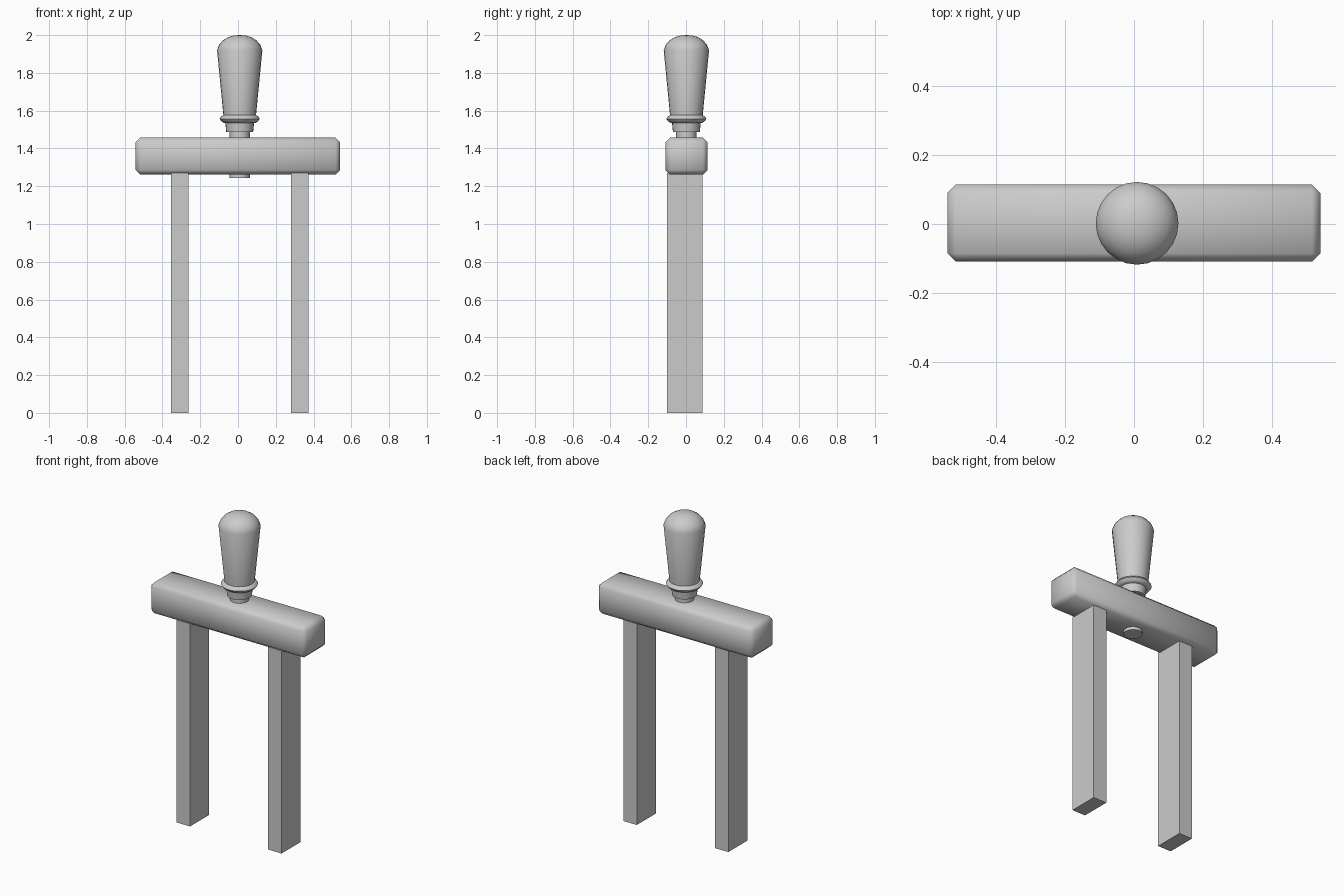
import bpy, bmesh
from math import radians
from mathutils import Matrix

if "Cube" in bpy.data.objects:
    bpy.data.objects.remove(bpy.data.objects["Cube"])


def make_object(name, bm):
    bmesh.ops.recalc_face_normals(bm, faces=bm.faces)
    mesh = bpy.data.meshes.new(name)
    bm.to_mesh(mesh)
    bm.free()
    obj = bpy.data.objects.new(name, mesh)
    bpy.context.collection.objects.link(obj)
    return obj


def box(name, lo, hi, bevel=0):
    bm = bmesh.new()
    size = [h - l for l, h in zip(lo, hi)]
    mid = [(h + l) / 2 for l, h in zip(lo, hi)]
    bmesh.ops.create_cube(bm, size=1, matrix=Matrix.Translation(mid) @ Matrix.Diagonal((*size, 1)))
    if bevel:
        bmesh.ops.bevel(bm, geom=bm.edges[:], offset=bevel, segments=1, affect='EDGES')
    return make_object(name, bm)


def lathe(name, profile, centre, sides=24):
    # profile runs from axis to axis as (radius, z)
    bm = bmesh.new()
    verts = [bm.verts.new((r, 0, z)) for r, z in profile]
    edges = [bm.edges.new(pair) for pair in zip(verts, verts[1:])]
    bmesh.ops.spin(bm, geom=verts + edges, cent=(0, 0, 0), axis=(0, 0, 1),
                   angle=radians(360), steps=sides, use_duplicate=False)
    bmesh.ops.remove_doubles(bm, verts=bm.verts, dist=0.0005)
    bmesh.ops.translate(bm, verts=bm.verts, vec=(*centre, 0))
    return make_object(name, bm)


def smooth(obj, angle):
    bpy.ops.object.select_all(action='DESELECT')
    obj.select_set(True)
    bpy.context.view_layer.objects.active = obj
    bpy.ops.object.shade_smooth_by_angle(angle=radians(angle))


# Chamfered crossbar
smooth(box("crossbar", (-0.542, -0.109, 1.262), (0.541, 0.114, 1.457), 0.024), 60)

# Two square-edged legs
for name, x in (("left_leg", -0.309), ("right_leg", 0.326)):
    box(name, (x - 0.0465, -0.1, 0), (x + 0.0465, 0.088, 1.27))

# Turned handle parts share one axis
axis = (0.009, 0.002)
parts = {
    # Pin through the crossbar
    "pin": [(0, 1.243), (0.054, 1.243), (0.054, 1.50), (0, 1.50)],
    # Tapered ferrule under the ring
    "ferrule": [(0, 1.486), (0.071, 1.486), (0.077, 1.545), (0, 1.545)],
    # Rounded collar ring
    "collar_ring": [(0, 1.536), (0.085, 1.536), (0.097, 1.544), (0.106, 1.557),
                    (0.097, 1.57), (0.085, 1.577), (0, 1.577)],
    # Flared grip with domed end
    "grip": [(0, 1.56), (0.085, 1.56), (0.12, 1.92), (0.109, 1.949),
             (0.088, 1.973), (0.06, 1.99), (0.03, 1.998), (0, 2.0)],
}
for name, profile in parts.items():
    smooth(lathe(name, profile, axis), 40)
